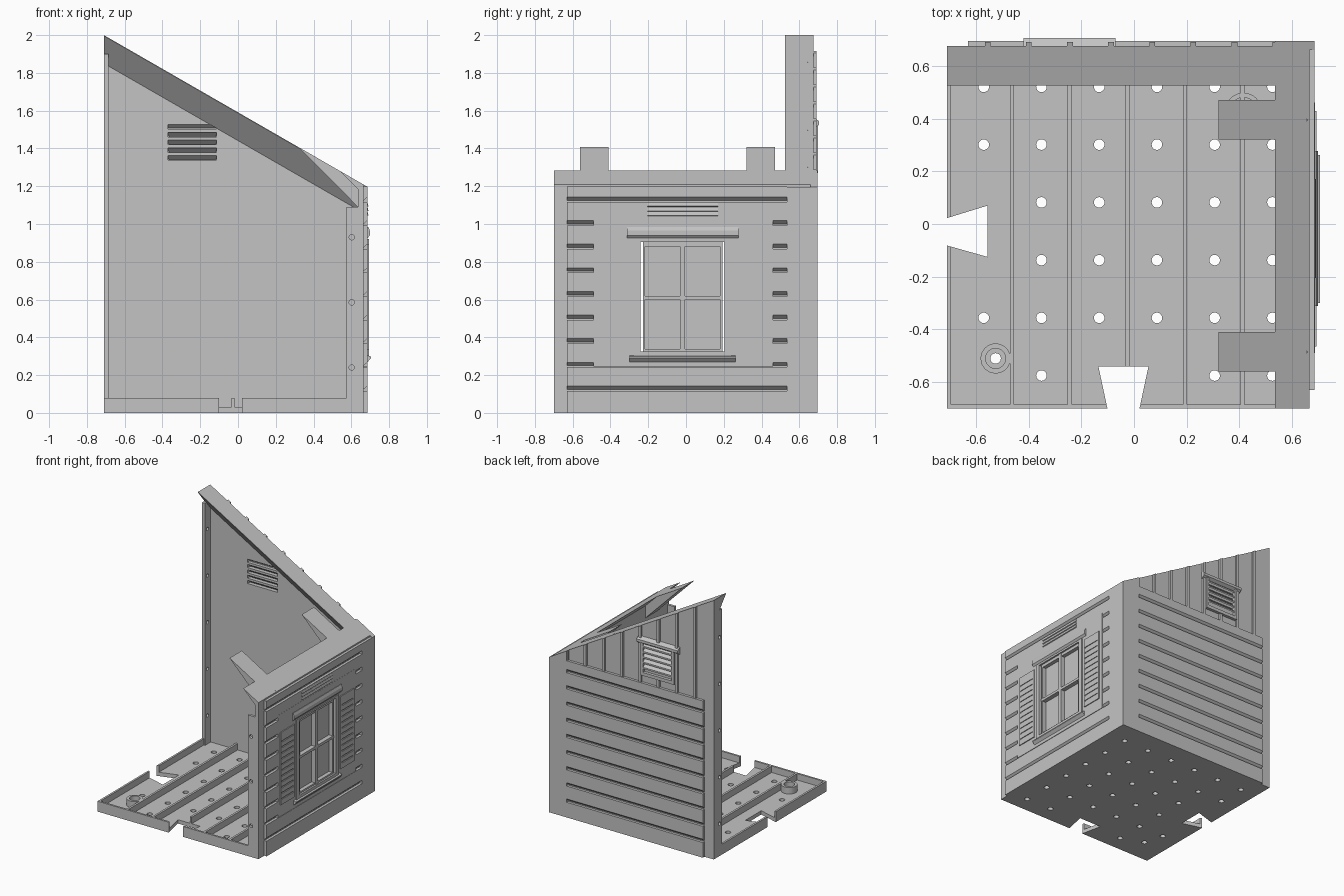
import bpy, bmesh, math
from mathutils import Vector

if "Cube" in bpy.data.objects:
    bpy.data.objects.remove(bpy.data.objects["Cube"], do_unlink=True)

grey = bpy.data.materials.new("plain grey")
grey.use_nodes = True
grey.diffuse_color = (0.55, 0.55, 0.55, 1)
grey.node_tree.nodes["Principled BSDF"].inputs["Base Color"].default_value = (0.55, 0.55, 0.55, 1)


def roof(x):
    return 2.0 - (x + 0.71) * 0.5755


# ---- solids: (profile, axis, start, end) ----
def box(x0, x1, y0, y1, z0, z1):
    return ([(x0, y0), (x1, y0), (x1, y1), (x0, y1)], "z", z0, z1)


def rod(u, v, r, axis, a, b, n=20):
    pts = [(u + r * math.cos(math.tau * i / n), v + r * math.sin(math.tau * i / n)) for i in range(n)]
    return (pts, axis, a, b)


def place(p, axis, d):
    u, v = p
    return Vector({"x": (d, u, v), "y": (u, d, v), "z": (u, v, d)}[axis])


def make(name, solids, pitched=False):
    bm = bmesh.new()
    for pts, axis, a, b in solids:
        lo = [bm.verts.new(place(p, axis, a)) for p in pts]
        hi = [bm.verts.new(place(p, axis, b)) for p in pts]
        bm.faces.new(lo)
        bm.faces.new(hi[::-1])
        for i in range(len(pts)):
            j = (i + 1) % len(pts)
            bm.faces.new((lo[j], lo[i], hi[i], hi[j]))
    if pitched:
        for v in bm.verts:
            v.co.z += roof(v.co.x)
    bmesh.ops.recalc_face_normals(bm, faces=bm.faces)
    mesh = bpy.data.meshes.new(name)
    bm.to_mesh(mesh)
    bm.free()
    mesh.materials.append(grey)
    obj = bpy.data.objects.new(name, mesh)
    bpy.context.collection.objects.link(obj)
    return obj


def cut(obj, solids):
    tool = make("cutter", solids)
    tool.hide_render = True
    mod = obj.modifiers.new("cut", "BOOLEAN")
    mod.object, mod.operation, mod.solver = tool, "DIFFERENCE", "EXACT"
    bpy.context.view_layer.update()
    deps = bpy.context.evaluated_depsgraph_get()
    mesh = bpy.data.meshes.new_from_object(obj.evaluated_get(deps))
    obj.modifiers.clear()
    obj.data = mesh
    bpy.data.objects.remove(tool, do_unlink=True)


# ---- floor with rims, ribs, drain holes and dovetail notches ----
front_notch = ([(-0.09, -0.75), (0.01, -0.75), (0.055, -0.54), (-0.135, -0.54)], "z", -0.1, 0.2)
side_notch = ([(-0.75, -0.07), (-0.555, -0.125), (-0.555, 0.07), (-0.75, 0.01)], "z", -0.1, 0.2)
holes = []
for i in range(6):
    for j in range(6):
        x, y = -0.57 + 0.219 * i, -0.575 + 0.219 * j
        if (i == 0 and j in (0, 2, 3)) or (j == 0 and i in (2, 3)):
            continue
        holes.append(rod(x, y, 0.02, "z", -0.1, 0.2))
holes.append(rod(-0.525, -0.51, 0.02, "z", -0.1, 0.2))
floor = make("floor", [box(-0.71, 0.665, -0.70, 0.675, 0, 0.03)])
cut(floor, holes + [front_notch, side_notch])
front_rim = make("front_rim", [box(-0.71, 0.64, -0.70, -0.685, 0, 0.08)])
cut(front_rim, [front_notch])
side_rim = make("side_rim", [box(-0.71, -0.695, -0.70, 0.66, 0, 0.08)])
cut(side_rim, [side_notch])
for i in range(5):
    x = -0.4625 + 0.2185 * i
    make("floor_rib", [box(x - 0.008, x + 0.008, -0.54 if i == 2 else -0.69, 0.65, 0.02, 0.08)])


def ring(name, x, y, outer, inner):
    obj = make(name, [rod(x, y, outer, "z", 0.02, 0.08, 32)])
    cut(obj, [rod(x, y, inner, "z", -0.1, 0.2, 32)])


ring("floor_socket", -0.525, -0.51, 0.057, 0.038)
ring("corner_socket", 0.415, 0.43, 0.068, 0.05)

# ---- back wall ----
back = make("back_wall", [([(-0.71, 0), (0.665, 0), (0.665, roof(0.665)), (-0.71, 2.0)], "y", 0.645, 0.675)])
slots = [1.35 + 0.041 * i for i in range(5)]
cut(back, [box(-0.37, -0.115, 0.6, 0.72, z - 0.012, z + 0.012) for z in slots])
end_flange = make("back_wall_end_flange", [box(-0.71, -0.685, 0.575, 0.66, 0, 1.9)])
cut(end_flange, [rod(0.605, 0.25 + 0.36 * i, 0.013, "x", -0.8, -0.6) for i in range(5)])
roof_flange = make("back_roof_flange",
                   [([(0.525, 0), (0.675, 0), (0.675, -0.15), (0.645, -0.15), (0.525, -0.004)],
                     "x", -0.71, 0.645)], pitched=True)
cut(roof_flange, [rod(x, 0.655, 0.011, "z", roof(x) - 0.04, roof(x) + 0.1) for x in (-0.46, 0.165, 0.505)])

# Corner post wraps both walls
make("corner_post", [
    ([(0.535, 0), (0.685, 0), (0.685, roof(0.685)), (0.535, roof(0.535))], "y", 0.66, 0.695),
    box(0.64, 0.685, 0.535, 0.695, 0, roof(0.685))])

# ---- right side wall, pierced by the window ----
opening = box(0.5, 0.8, -0.24, 0.205, 0.325, 0.905)
side = make("side_wall", [box(0.635, 0.665, -0.70, 0.675, 0, 1.2)])
cut(side, [opening])
edge = make("side_wall_end_flange", [box(0.575, 0.65, -0.70, -0.68, 0, 1.09)])
cut(edge, [rod(0.602, z, 0.014, "y", -0.8, -0.6) for z in (0.24, 0.585, 0.93)])
side_roof = make("side_roof_flange", [
    ([(0.535, roof(0.535)), (0.665, roof(0.665)), (0.665, 1.15), (0.635, 1.184)], "y", -0.70, 0.675)])
cut(side_roof, [rod(0.645, y, 0.011, "z", 1.19, 1.4) for y in (-0.485, 0.395)])
for y in (-0.56, 0.32):
    make("roof_tab", [([(0.32, roof(0.32)), (0.655, roof(0.655)), (0.655, 1.09), (0.635, 1.09)],
                       "y", y, y + 0.15)])


# ---- clapboard siding, with a chamfered lower edge on each board ----
def board(axis, base, z0, z1, a, b):
    out = base + 0.02
    pts = [(base - 0.005, z0), (base, z0), (out, z0 + 0.018), (out, z1), (base - 0.005, z1)]
    make("siding_board", [(pts, axis, a, b)])


def back_board(z0, z1, a, b):
    # y-z profile swept along x
    board("x", 0.675, z0, z1, a, b)


def side_board(z0, z1, a, b):
    # x-z profile swept along y
    board("y", 0.665, z0, z1, a, b)


for i in range(9):
    z0 = 0.125 + 0.125 * i
    last = i == 8
    z1 = z0 + 0.117
    back_board(z0, 1.21 if last else z1, -0.63, 0.536)
    if 0 < i < 7:
        side_board(z0, z1, -0.63, -0.485)
        side_board(z0, z1, 0.455, 0.536)
    else:
        side_board(z0, 1.198 if last else z1, -0.63, 0.536)
make("back_plinth", [box(-0.63, 0.536, 0.67, 0.695, 0, 0.117)])
make("side_plinth", [box(0.66, 0.685, -0.63, 0.536, 0, 0.117)])

# Vertical battens on the gable, broken around the vent
for i in range(8):
    x = -0.555 + 0.156 * i
    spans = [(1.2, 1.28), (1.54, None)] if i == 2 else [(1.2, None)]
    for z0, z1 in spans:
        a, b = x - 0.011, x + 0.011
        make("gable_batten", [([(a, z0), (b, z0), (b, z1 or roof(b)), (a, z1 or roof(a))], "y", 0.67, 0.69)])

# ---- gable vent ----
vent = make("vent_frame", [box(-0.385, -0.1, 0.67, 0.698, 1.27, 1.54)])
cut(vent, [box(-0.365, -0.12, 0.6, 0.75, 1.295, 1.53)])
for z in slots:
    make("vent_slat", [([(0.65, z + 0.014), (0.695, z - 0.028), (0.695, z - 0.016), (0.65, z + 0.026)],
                        "x", -0.37, -0.115)])
make("vent_hood", [([(0.67, 1.50), (0.705, 1.525), (0.705, 1.545), (0.67, 1.565)], "x", -0.42, -0.07)])

# ---- window ----
field = make("window_field", [box(0.66, 0.686, -0.49, 0.46, 0.245, 1.035)])
cut(field, [opening])
frame = make("window_frame", [box(0.67, 0.693, -0.275, 0.238, 0.30, 0.92)])
cut(frame, [opening])
make("window_panes", [box(0.64, 0.65, -0.228, 0.193, 0.32, 0.91)])
sash = make("window_sash", [box(0.645, 0.68, -0.228, 0.193, 0.325, 0.905)])
panes = [box(0.5, 0.8, y, y + 0.185, z, z + 0.262)
         for y in (-0.216, -0.004) for z in (0.338, 0.62)]
cut(sash, panes)
make("sash_mullion", [box(0.645, 0.685, -0.03, -0.005, 0.325, 0.905),
                      box(0.645, 0.684, -0.228, 0.193, 0.6, 0.62)])
make("window_hood", [([(0.67, 0.905), (0.698, 0.94), (0.698, 0.965), (0.69, 0.985), (0.67, 0.985)],
                      "y", -0.312, 0.277)])
make("window_sill", [([(0.67, 0.252), (0.705, 0.29), (0.705, 0.298), (0.67, 0.31)], "y", -0.3, 0.262)])

# Plain slatted plate over the window
for i in range(3):
    z = 1.04 + 0.024 * i
    make("window_top_slat", [([(0.68, z), (0.691, z + 0.006), (0.686, z + 0.023), (0.68, z + 0.023)],
                              "y", -0.205, 0.17)])

# Louvred shutters
for y in (-0.465, 0.262):
    shutter = make("shutter", [box(0.68, 0.693, y, y + 0.167, 0.335, 0.895)])
    cut(shutter, [box(0.687, 0.75, y + 0.015, y + 0.152, z - 0.005, z + 0.005)
                  for z in [0.38 + 0.0442 * i for i in range(11)]])
